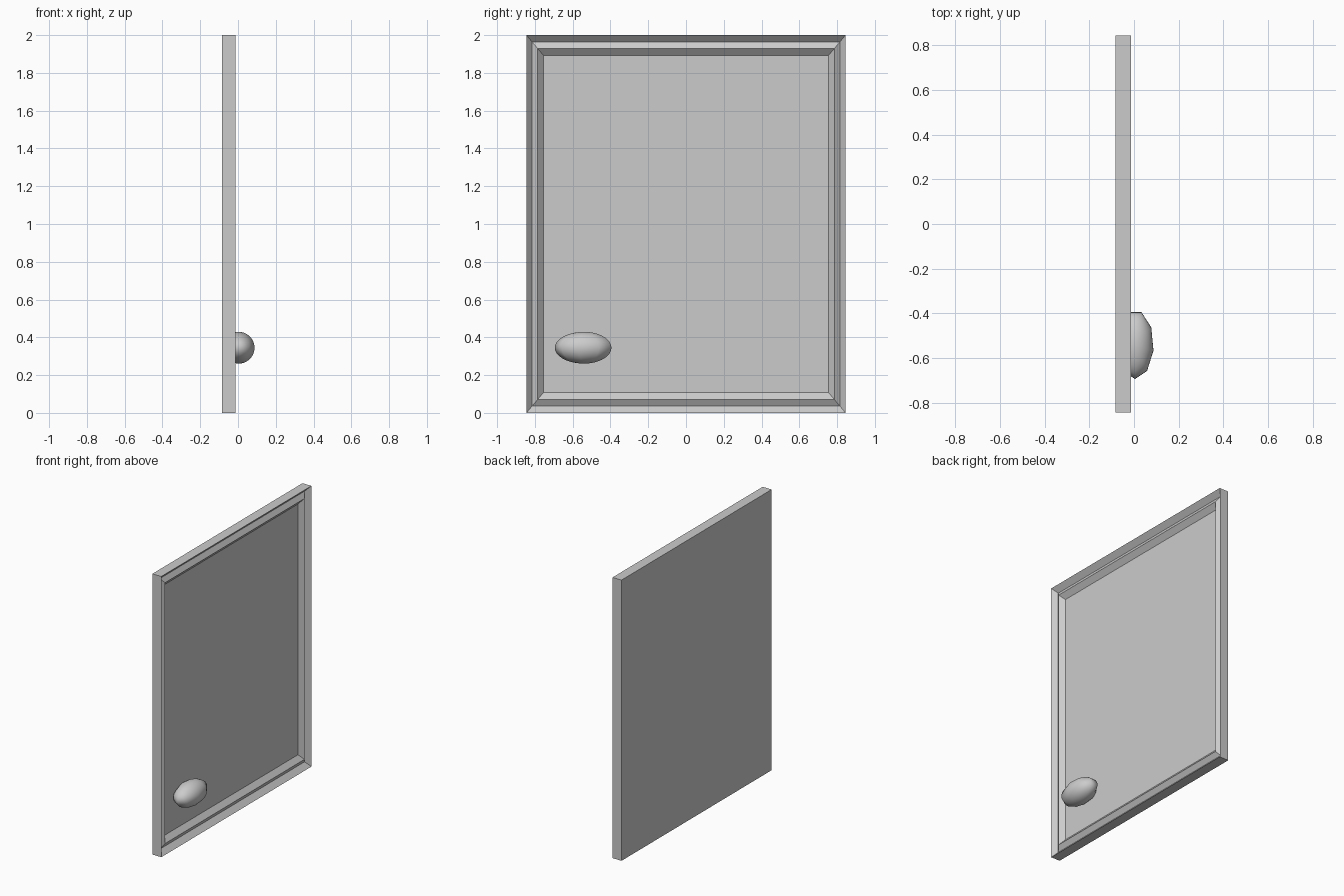
import bpy, bmesh, math
from mathutils import Matrix

if "Cube" in bpy.data.objects:
    bpy.data.objects.remove(bpy.data.objects["Cube"])

HALF_W, HEIGHT = 0.845, 2.0


def finish(name, bm):
    bmesh.ops.recalc_face_normals(bm, faces=bm.faces)
    mesh = bpy.data.meshes.new(name)
    bm.to_mesh(mesh)
    bm.free()
    obj = bpy.data.objects.new(name, mesh)
    bpy.context.collection.objects.link(obj)
    return obj


# door panel: nested rectangles (x, side inset, top/bottom inset), back to front
bm = bmesh.new()
steps = [(-0.0835, 0, 0),          # back
         (-0.0125, 0, 0),          # outer rim
         (-0.0465, 0.030, 0.036),  # groove
         (-0.0255, 0.060, 0.071),  # ridge
         (-0.0560, 0.090, 0.107)]  # recessed panel
loops = []
for x, iy, iz in steps:
    w = HALF_W - iy
    loops.append([bm.verts.new((x, y, z)) for y, z in
                  ((-w, iz), (w, iz), (w, HEIGHT - iz), (-w, HEIGHT - iz))])
for a, b in zip(loops, loops[1:]):
    for i in range(4):
        j = (i + 1) % 4
        bm.faces.new((a[i], a[j], b[j], b[i]))
bm.faces.new(loops[0])
bm.faces.new(loops[-1])
finish("door_panel", bm)

# knob: nine-sided flattened ball, one flat side facing outwards
bm = bmesh.new()
bmesh.ops.create_uvsphere(bm, u_segments=9, v_segments=18, radius=1,
                          matrix=Matrix.Rotation(math.radians(20), 4, 'Z'))
bmesh.ops.transform(bm, verts=bm.verts,
                    matrix=Matrix.Translation((0.0045, -0.54, 0.345))
                    @ Matrix.Diagonal((0.084, 0.1545, 0.084, 1)))
for f in bm.faces:
    f.smooth = True
finish("knob", bm)
